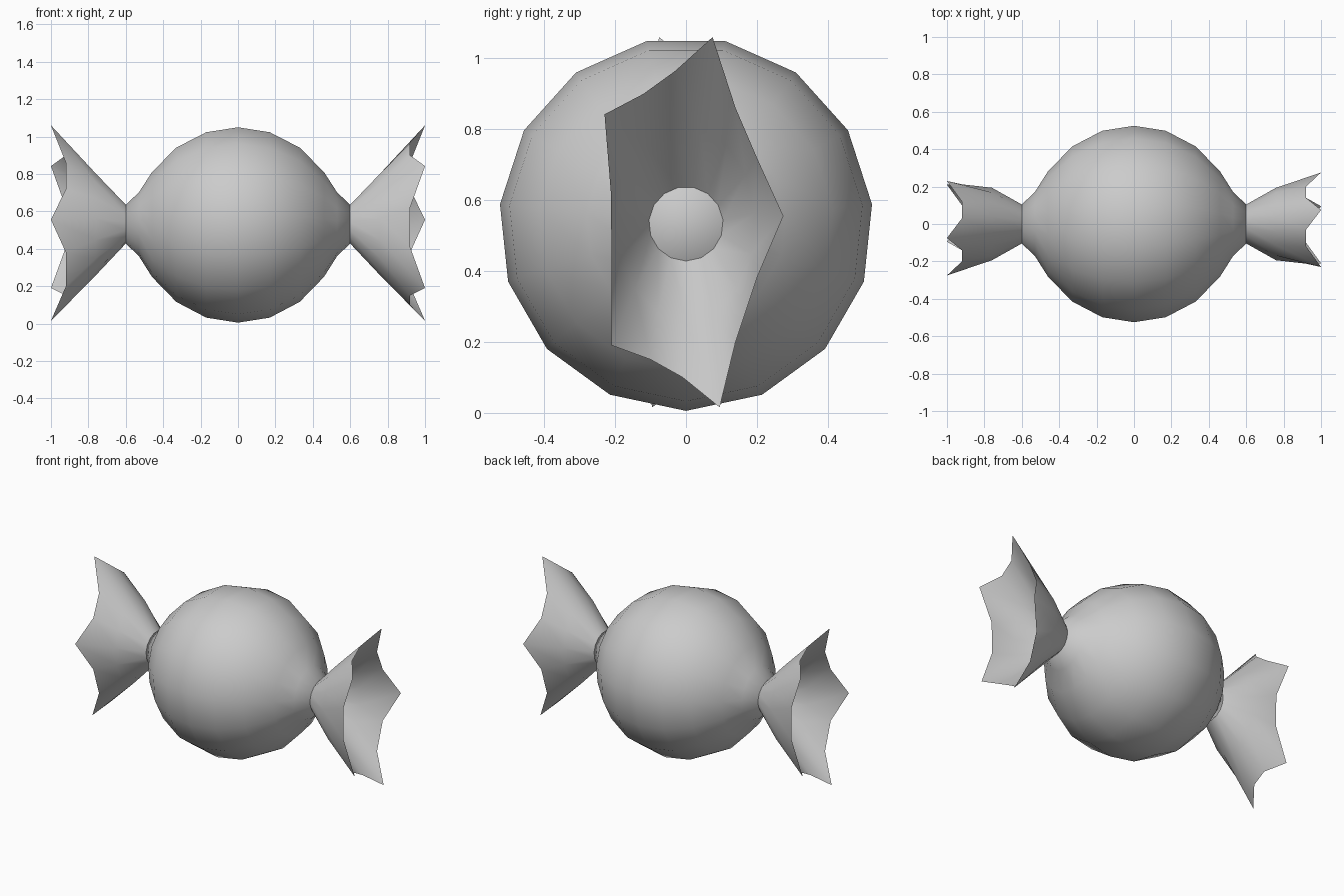
import bpy, bmesh, math

if "Cube" in bpy.data.objects:
    bpy.data.objects.remove(bpy.data.objects["Cube"])

N = 15            # sides around the x axis
CZ = 0.533        # height of the centre line


def ring(bm, x, ry, rz):
    pts = []
    for i in range(N):
        a = math.radians(-90 + i * 360 / N)
        pts.append(bm.verts.new((x, ry * math.cos(a), CZ + rz * math.sin(a))))
    return pts


def bridge(bm, a, b):
    for i in range(N):
        j = (i + 1) % N
        bm.faces.new((a[i], a[j], b[j], b[i]))


def finish(bm, name):
    me = bpy.data.meshes.new(name)
    bm.to_mesh(me)
    bm.free()
    me.polygons.foreach_set("use_smooth", [True] * len(me.polygons))
    ob = bpy.data.objects.new(name, me)
    bpy.context.collection.objects.link(ob)
    return ob


# Round sweet with pinched, closed necks
half = [(0.6, 0.105), (0.53, 0.172), (0.46, 0.283), (0.33, 0.417), (0.17, 0.501)]
profile = [(-x, r) for x, r in half] + [(0, 0.528)] + half[::-1]
bm = bmesh.new()
rings = [ring(bm, x, r, r) for x, r in profile]
for a, b in zip(rings, rings[1:]):
    bridge(bm, a, b)
bm.faces.new(rings[0])
bm.faces.new(rings[-1])
bmesh.ops.recalc_face_normals(bm, faces=bm.faces)
finish(bm, "candy_ball")

# Ragged rim of the twisted wrapper (y, z); every third point is a tip
RIM = [(-0.01, 0.10), (0.095, 0.015), (0.14, 0.20), (0.20, 0.38), (0.275, 0.555),
       (0.20, 0.72), (0.14, 0.86), (0.075, 1.06), (-0.03, 0.965), (-0.12, 0.90),
       (-0.23, 0.842), (-0.212, 0.62), (-0.21, 0.41), (-0.21, 0.19), (-0.10, 0.15)]

# Open wrapper ends, the left one turned half round
for name, s in (("wrapper_right", 1), ("wrapper_left", -1)):
    bm = bmesh.new()
    neck = ring(bm, 0.6, 0.105, 0.105)
    mid = ring(bm, 0.76, 0.195, 0.275)
    rim = [bm.verts.new((1.0 if i % 3 == 1 else 0.92, y, z))
           for i, (y, z) in enumerate(RIM)]
    bridge(bm, neck, mid)
    bridge(bm, mid, rim)
    for v in bm.verts:
        v.co.x *= s
        v.co.y *= s
    bm.normal_update()
    # keep the outside of the sheet facing outwards
    if sum(f.normal.y * f.calc_center_median().y for f in bm.faces) < 0:
        bmesh.ops.reverse_faces(bm, faces=bm.faces)
    finish(bm, name)
